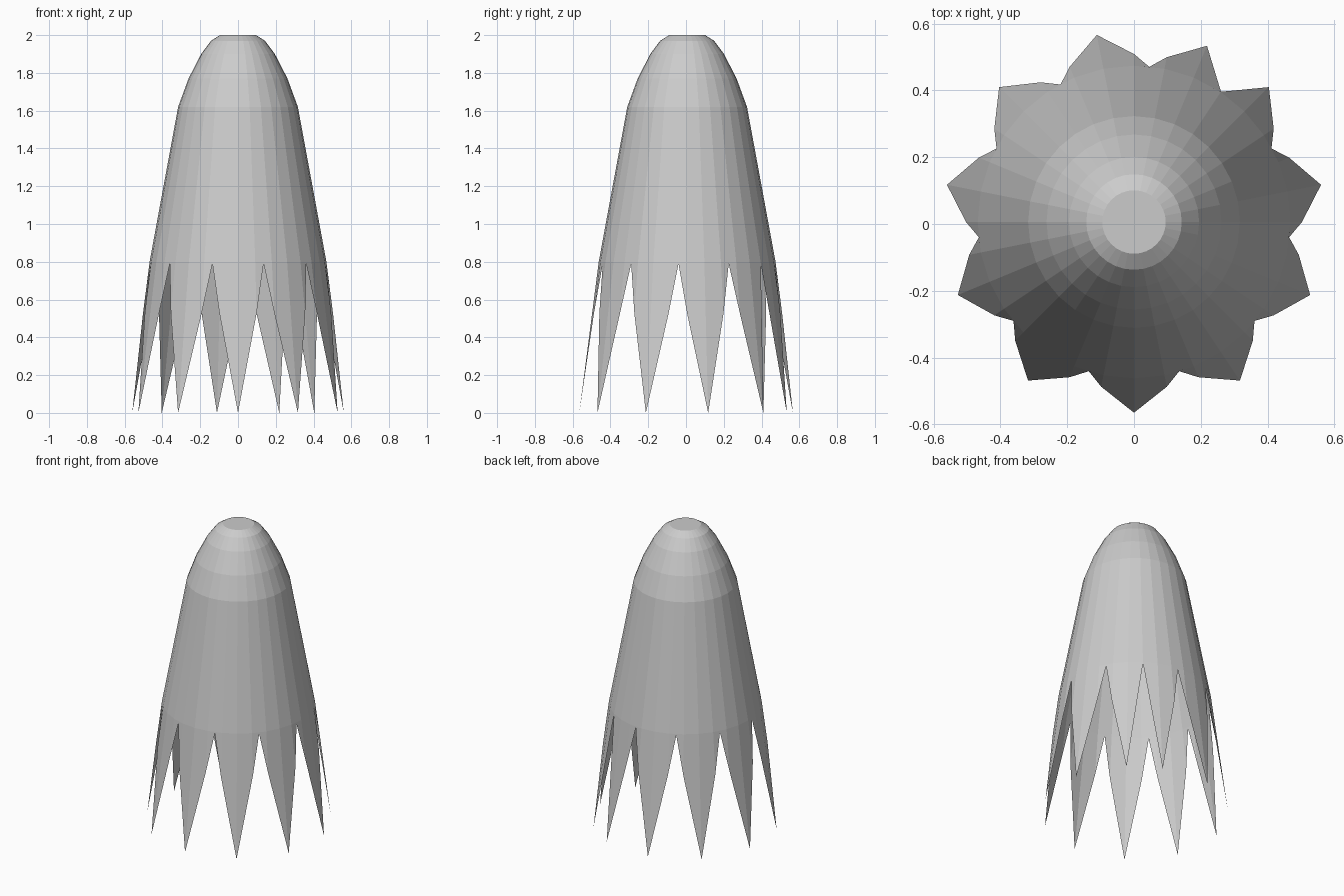
import bpy, bmesh, math

if "Cube" in bpy.data.objects:
    bpy.data.objects.remove(bpy.data.objects["Cube"])

SEG = 32                     # sides of the cloak
STEP = 2 * math.pi / SEG
CY = 0.006                   # axis offset that centres the uneven hem
VALLEY = 0.79                # height of the notches in the hem
TIPS = [0, 3, 6, 9, 12, 14, 17, 20, 23, 26, 29, 32]  # sides carrying a hem point
PROFILE = [(0.468, 0.80), (0.317, 1.62), (0.262, 1.77), (0.195, 1.90),
           (0.143, 1.97), (0.095, 2.0)]


def point(k, r, z):
    # half steps lie on the middle of a flat side
    if k % 1:
        r *= math.cos(STEP / 2)
    a = -math.pi / 2 + k * STEP
    return (r * math.cos(a), r * math.sin(a) + CY, z)


# Zigzag hem: (side position, height)
hem = []
for a, b in zip(TIPS, TIPS[1:]):
    half = (b - a) / 2
    ks = [a, a + 1, a + half, b - 1] if b - a == 3 else [a, a + half]
    for k in ks:
        hem.append((k, VALLEY * min(k - a, b - k) / half))

bm = bmesh.new()
rows = [[bm.verts.new(point(k, 0.571 - 0.102 * z / VALLEY, z)) for k, z in hem]]
for r, z in PROFILE:
    rows.append([bm.verts.new(point(k, r, z)) for k, _ in hem])

# Walls and flat cap
n = len(hem)
for lo, hi in zip(rows, rows[1:]):
    for i in range(n):
        j = (i + 1) % n
        bm.faces.new((lo[i], lo[j], hi[j], hi[i]))
bm.faces.new(rows[-1])

mesh = bpy.data.meshes.new("ragged_cloak")
bm.to_mesh(mesh)
bm.free()
cloak = bpy.data.objects.new("ragged_cloak", mesh)
bpy.context.collection.objects.link(cloak)
